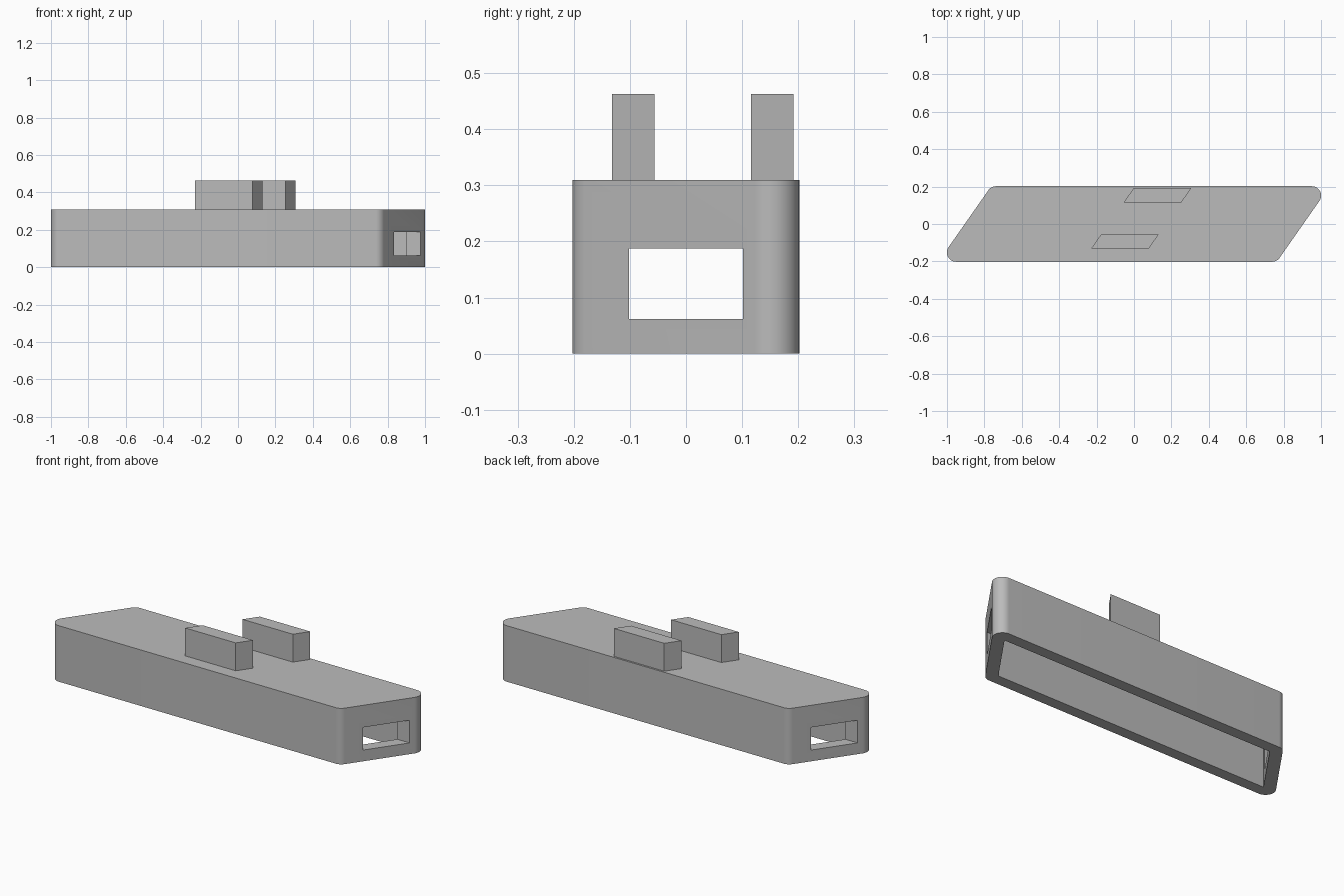
import bpy, bmesh, math
from mathutils import Vector

if "Cube" in bpy.data.objects:
    bpy.data.objects.remove(bpy.data.objects["Cube"], do_unlink=True)

SLANT = math.radians(35)   # lean of the end walls in plan
SHEAR = math.tan(SLANT)
HALF_Y, HALF_X = 0.202, 0.905
HEIGHT, WALL, RADIUS = 0.309, 0.062, 0.05

grey = bpy.data.materials.new("plain grey")
grey.use_nodes = True
colour = (0.5, 0.5, 0.5, 1)
grey.diffuse_color = colour
grey.node_tree.nodes["Principled BSDF"].inputs["Base Color"].default_value = colour


def slanted(half_x, half_y, cx=0, cy=0):
    """Corners of a parallelogram, counter-clockwise."""
    return [Vector((cx + sx * half_x + sy * half_y * SHEAR, cy + sy * half_y))
            for sx, sy in ((-1, -1), (1, -1), (1, 1), (-1, 1))]


def rounded(points, radius, steps=16):
    """Replace every corner of a convex outline with an arc."""
    result = []
    for i, p in enumerate(points):
        a = (points[i - 1] - p).normalized()
        b = (points[(i + 1) % len(points)] - p).normalized()
        half = a.angle(b) / 2
        centre = p + (a + b).normalized() * radius / math.sin(half)
        start = math.atan2(a.x, -a.y) + math.pi
        # outward normal of the incoming edge
        start = math.atan2(a.x, -a.y)
        sweep = math.pi - 2 * half
        for k in range(steps + 1):
            t = start + sweep * k / steps
            result.append(centre + radius * Vector((math.cos(t), math.sin(t))))
    return result


def prism(name, outline, z0, z1):
    bm = bmesh.new()
    base = bm.faces.new([bm.verts.new((p.x, p.y, z0)) for p in outline])
    top = bmesh.ops.extrude_face_region(bm, geom=[base])["geom"]
    bmesh.ops.translate(bm, vec=(0, 0, z1 - z0),
                        verts=[v for v in top if isinstance(v, bmesh.types.BMVert)])
    bmesh.ops.recalc_face_normals(bm, faces=bm.faces)
    mesh = bpy.data.meshes.new(name)
    bm.to_mesh(mesh)
    bm.free()
    mesh.materials.append(grey)
    obj = bpy.data.objects.new(name, mesh)
    bpy.context.collection.objects.link(obj)
    return obj


def activate(obj):
    bpy.ops.object.select_all(action='DESELECT')
    obj.select_set(True)
    bpy.context.view_layer.objects.active = obj


# Shell with rounded upright edges
housing = prism("housing", rounded(slanted(HALF_X, HALF_Y), RADIUS), 0, HEIGHT)

# Cavity open underneath, and a slot through both end walls
cavity = prism("cavity_cutter",
               slanted(HALF_X - WALL / math.cos(SLANT), HALF_Y - WALL),
               -0.1, HEIGHT - WALL)
slot = prism("slot_cutter",
             [Vector((x, y)) for x, y in
              ((-1.2, -0.102), (1.2, -0.102), (1.2, 0.102), (-1.2, 0.102))],
             0.062, 0.187)

activate(housing)
for cutter in (cavity, slot):
    mod = housing.modifiers.new(cutter.name, 'BOOLEAN')
    mod.operation, mod.solver, mod.object = 'DIFFERENCE', 'EXACT', cutter
    bpy.ops.object.modifier_apply(modifier=mod.name)
    bpy.data.objects.remove(cutter, do_unlink=True)
bpy.ops.object.shade_smooth_by_angle(angle=math.radians(20))

# Two slanted lugs on the roof
for name, cx, cy in (("front_lug", -0.049, -0.094), ("rear_lug", 0.126, 0.154)):
    prism(name, slanted(0.154, 0.038, cx, cy), HEIGHT, 0.463)
